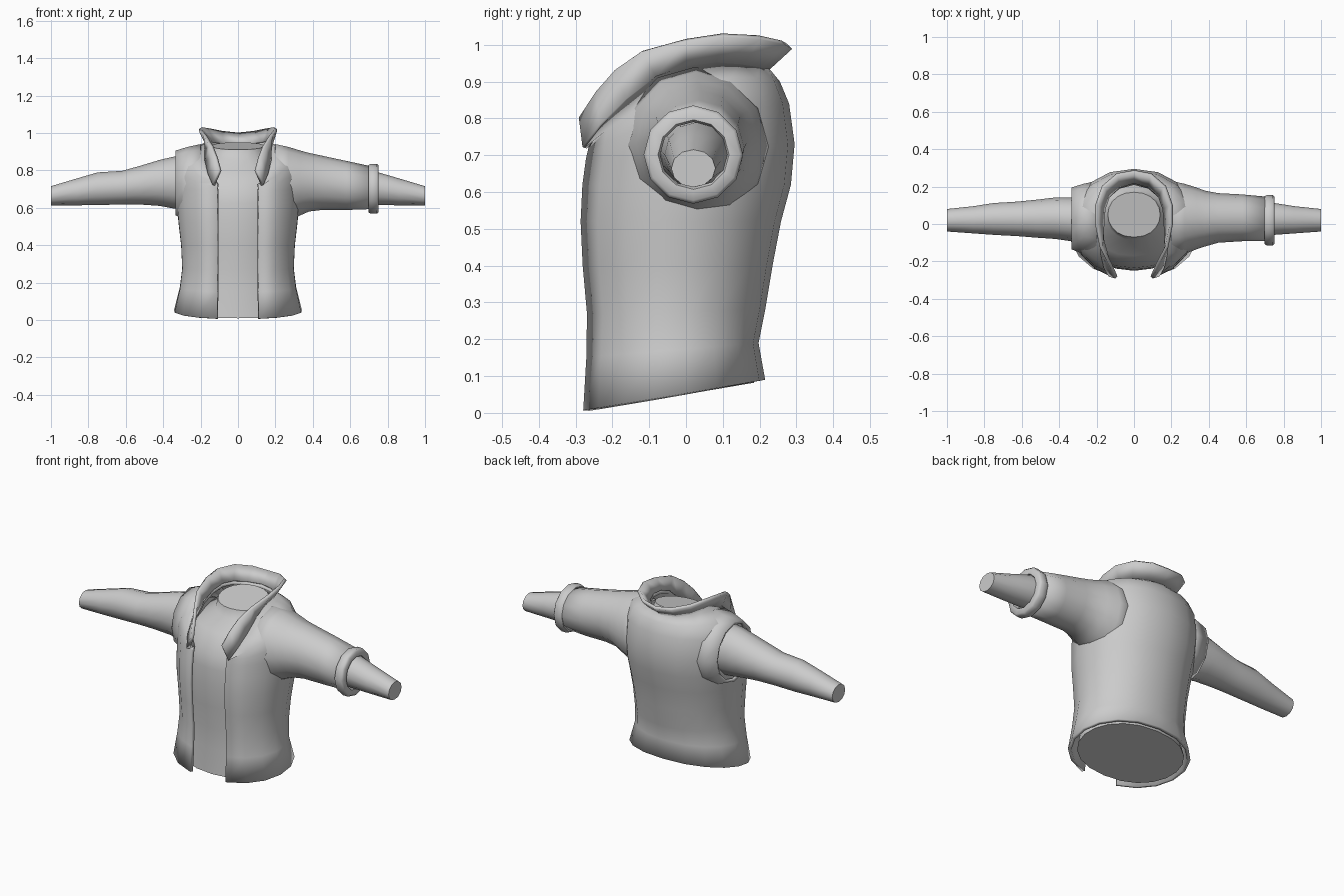
import bpy, bmesh
from math import sin, cos, pi, radians, asin

if "Cube" in bpy.data.objects:
    bpy.data.objects.remove(bpy.data.objects["Cube"])

grey = bpy.data.materials.new("plain grey")
grey.use_nodes = True
grey.diffuse_color = (0.6, 0.6, 0.6, 1)
grey.node_tree.nodes["Principled BSDF"].inputs["Base Color"].default_value = (0.6, 0.6, 0.6, 1)


def loft(name, rings, closed=True, caps=(False, False), thick=0, offset=-1, angle=50):
    """Skin a list of equal-length rings into a smooth shaded object."""
    bm = bmesh.new()
    rows = [[bm.verts.new(p) for p in ring] for ring in rings]
    n = len(rows[0])
    for a, b in zip(rows, rows[1:]):
        for i in range(n if closed else n - 1):
            j = (i + 1) % n
            bm.faces.new((a[i], a[j], b[j], b[i]))
    for cap, row in zip(caps, (rows[0], rows[-1])):
        if cap:
            bm.faces.new(row)
    bmesh.ops.recalc_face_normals(bm, faces=bm.faces)
    mesh = bpy.data.meshes.new(name)
    bm.to_mesh(mesh)
    bm.free()
    mesh.materials.append(grey)
    ob = bpy.data.objects.new(name, mesh)
    bpy.context.collection.objects.link(ob)
    if thick:
        mod = ob.modifiers.new("cloth", "SOLIDIFY")
        mod.thickness, mod.offset = thick, offset
    bpy.ops.object.select_all(action="DESELECT")
    bpy.context.view_layer.objects.active = ob
    ob.select_set(True)
    bpy.ops.object.shade_smooth_by_angle(angle=radians(angle))
    return ob


def mirrored(half):
    """Complete a half outline that ends on the centre line."""
    return half + [(-x, y, z) for x, y, z in reversed(half[:-1])]


def half_ring(zf, zb, w, yf, yb, bulge=0, gap=0.1, n=9):
    """Half a torso section from the front gap round to the back."""
    t0 = asin(gap / w)
    pts = []
    for i in range(n):
        t = t0 + (pi - t0) * i / (n - 1)
        s = (1 - cos(t)) / 2
        pts.append((w * sin(t) ** 0.9 if i < n - 1 else 0,
                    yf + (yb - yf) * s, zf + (zb - zf) * s + bulge * sin(t) ** 2))
    return pts


def tube(sections, side=1, n=12):
    """Rings along x from (x, bottom, top, front, back)."""
    return [[(side * x, (f + k) / 2 + (k - f) / 2 * cos(2 * pi * i / n),
              (b + t) / 2 + (t - b) / 2 * sin(2 * pi * i / n)) for i in range(n)]
            for x, b, t, f, k in sections]


# Collar outline, from lapel to back
collar_base = [(.13, -.275, .72), (.155, -.23, .78), (.17, -.16, .85), (.17, -.08, .915),
               (.167, 0, .945), (.16, .08, .955), (.135, .15, .95), (.08, .2, .942), (0, .222, .94)]
collar_top = [(.095, -.285, .80), (.115, -.24, .87), (.14, -.19, .93), (.175, -.12, .982),
              (.2, 0, 1.012), (.2, .1, 1.026), (.165, .2, 1.02), (.09, .265, 1.005), (0, .282, .995)]

# Open jacket
torso = [(.005, .09, .345, -.29, .215), (.15, .19, .315, -.283, .197), (.27, .28, .302, -.283, .215),
         (.4, .4, .308, -.295, .235), (.52, .52, .322, -.3, .258), (.62, .62, .33, -.295, .285),
         (.69, .73, .333, -.285, .295)]
shoulders = [(.705, .84, .33, -.28, .28, .04), (.715, .9, .30, -.278, .255, .075)]
jacket = [mirrored(half_ring(*r)) for r in torso + shoulders] + [mirrored(collar_base)]
loft("jacket", jacket, closed=False, thick=.018)
loft("collar", [mirrored(collar_base), mirrored(collar_top)], closed=False, thick=.018, offset=0, angle=35)

# Inner body with a flat neck
body = [(zf + .004, zb - .008, w - .04, yf + .05, yb - .03) for zf, zb, w, yf, yb in torso]
body += [(.80, .86, .25, -.17, .23), (.86, .92, .15, -.085, .185), (.91, .95, .14, -.07, .17)]
body_rings = []
for r in body:
    half = half_ring(*r, gap=0, n=11)
    body_rings.append(half + [(-x, y, z) for x, y, z in reversed(half[1:-1])])
loft("body", body_rings, caps=(True, True))

# Long sleeve on the left, cut-off armhole on the right
sleeve = [(.2, .50, .94, -.18, .23), (.27, .53, .925, -.16, .215), (.335, .56, .905, -.135, .195),
          (.38, .58, .893, -.12, .178), (.45, .588, .878, -.1, .165), (.58, .588, .85, -.092, .158),
          (.72, .593, .82, -.09, .145)]
loft("left_sleeve", tube(sleeve), thick=.018)
loft("right_armhole", tube(sleeve[:3], -1), thick=.018)

# Rolled cuff
cuff = [(.70, .60, .80, -.08, .13), (.698, .575, .828, -.107, .148), (.71, .568, .835, -.115, .155),
        (.742, .568, .835, -.115, .155), (.752, .577, .826, -.106, .146),
        (.752, .607, .796, -.076, .117), (.74, .613, .79, -.07, .11), (.70, .613, .79, -.07, .11)]
loft("cuff", tube(cuff), angle=60)

# Arms
arm = [(.2, .59, .885, -.11, .15), (.35, .597, .872, -.09, .142), (.42, .61, .855, -.08, .142),
       (.52, .617, .825, -.073, .13), (.62, .618, .797, -.065, .12), (.75, .614, .789, -.058, .112),
       (.86, .613, .757, -.05, .095), (1, .613, .715, -.04, .08)]
for side, name in ((1, "left_arm"), (-1, "right_arm")):
    loft(name, tube(arm, side), caps=(True, True))
